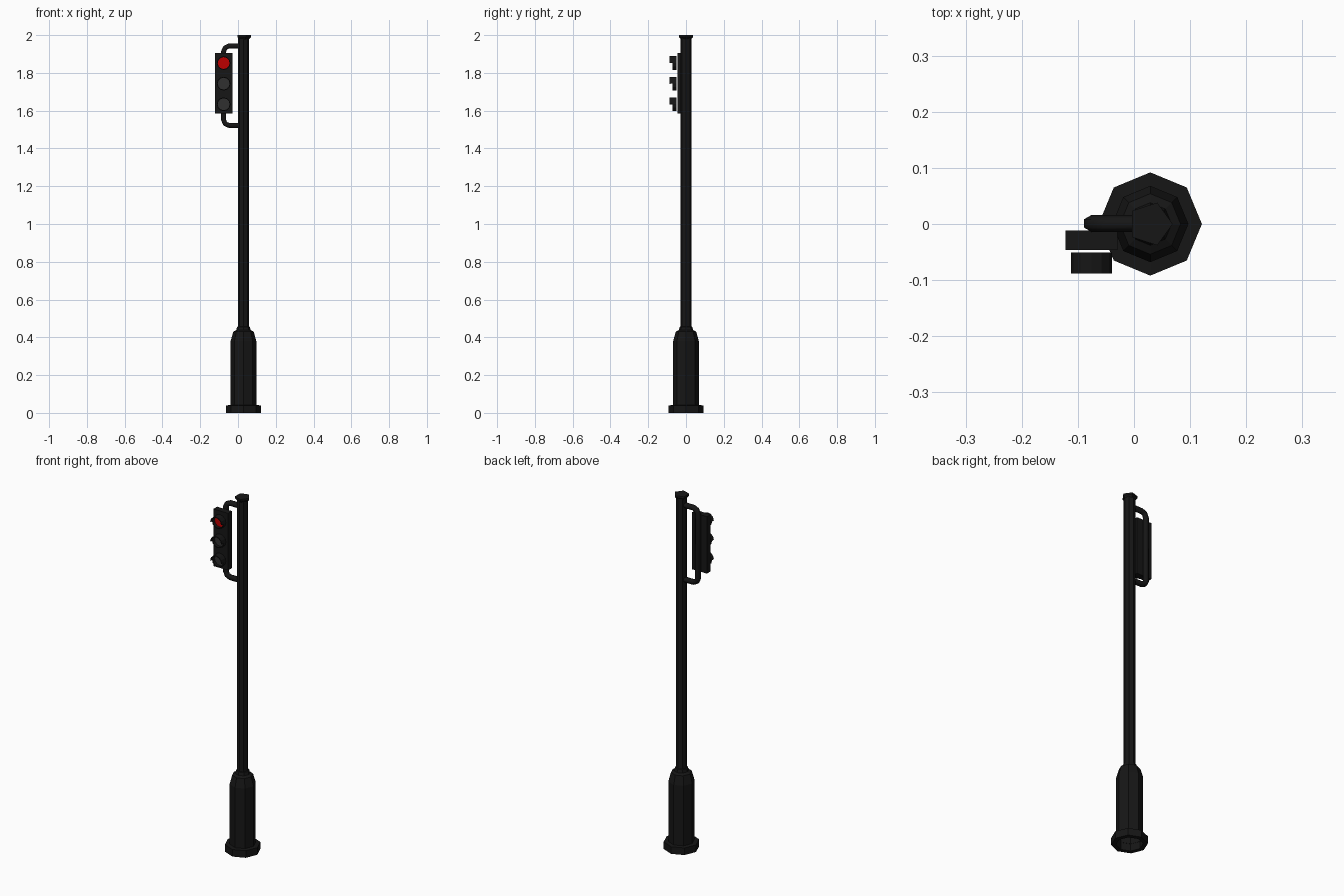
import bpy, bmesh, math

if "Cube" in bpy.data.objects:
    bpy.data.objects.remove(bpy.data.objects["Cube"])

PX = 0.029            # pole axis
SX = -0.076           # signal axis


def material(name, rgb):
    m = bpy.data.materials.new(name)
    m.diffuse_color = (*rgb, 1)
    m.use_nodes = True
    m.node_tree.nodes["Principled BSDF"].inputs["Base Color"].default_value = m.diffuse_color
    return m


BLACK = material("black_paint", (0.008, 0.008, 0.008))
RED = material("red_lens", (0.5, 0.0, 0.0))
GREY = material("dark_lens", (0.03, 0.03, 0.03))


def finish(name, bm, mat):
    bmesh.ops.remove_doubles(bm, verts=bm.verts, dist=1e-5)
    bmesh.ops.recalc_face_normals(bm, faces=bm.faces)
    me = bpy.data.meshes.new(name)
    bm.to_mesh(me)
    bm.free()
    me.materials.append(mat)
    ob = bpy.data.objects.new(name, me)
    bpy.context.collection.objects.link(ob)
    return ob


def lathe(name, profile, sides, cap_top=False):
    """Revolve (radius, z) points around the pole axis."""
    bm = bmesh.new()
    rings = []
    for r, z in profile:
        rings.append([bm.verts.new((PX + r * math.cos(2 * math.pi * i / sides),
                                    r * math.sin(2 * math.pi * i / sides), z))
                      for i in range(sides)])
    for a, b in zip(rings, rings[1:]):
        for i in range(sides):
            j = (i + 1) % sides
            bm.faces.new((a[i], a[j], b[j], b[i]))
    if cap_top:
        bm.faces.new(rings[-1])
    return finish(name, bm, BLACK)


# Base: hollow foot flange, wide sleeve and shoulder
lathe("base_sleeve", [(0.068, 0.04), (0.068, 0.0), (0.092, 0.0), (0.092, 0.04),
                      (0.068, 0.041), (0.068, 0.38), (0.054, 0.43),
                      (0.038, 0.438), (0.034, 0.455), (0.028, 0.457)], 8)

# Pole and five-sided cap
lathe("pole", [(0.029, 0.44), (0.029, 1.99)], 8, True)
lathe("pole_cap", [(0.029, 1.978), (0.04, 1.99), (0.04, 2.0)], 5, True)

# Bent bracket pipe running behind the signal housing
top, bot, c = 1.942, 1.522, 0.028
path = [(PX, top), (SX + c, top), (SX + c * 0.3, top - c * 0.3), (SX, top - c),
        (SX, bot + c), (SX + c * 0.3, bot + c * 0.3), (SX + c, bot), (PX, bot)]
cu = bpy.data.curves.new("bracket_pipe", 'CURVE')
cu.dimensions = '3D'
cu.bevel_depth = 0.015
cu.bevel_resolution = 1
sp = cu.splines.new('POLY')
sp.points.add(len(path) - 1)
for p, (x, z) in zip(sp.points, path):
    p.co = (x, 0.001, z, 1)
cu.materials.append(BLACK)
bpy.context.collection.objects.link(bpy.data.objects.new("bracket_pipe", cu))

# Signal housing
bm = bmesh.new()
bmesh.ops.create_cube(bm, size=1)
for v in bm.verts:
    v.co = (SX + v.co.x * 0.093, -0.029 + v.co.y * 0.034, 1.745 + v.co.z * 0.322)
finish("signal_housing", bm, BLACK)


def visor(name, z, r=0.034, n=12):
    """Full collar around the lens, with a longer hood over the upper half."""
    bm = bmesh.new()

    def vert(i, y):
        a = 2 * math.pi * i / n
        return bm.verts.new((SX + r * math.cos(a), y, z + r * math.sin(a)))
    for i in range(n):
        spans = [(-0.051, -0.072)]
        if i < n // 2:
            spans.append((-0.072, -0.088))
        for y0, y1 in spans:
            bm.faces.new((vert(i, y0), vert(i, y1), vert(i + 1, y1), vert(i + 1, y0)))
    ob = finish(name, bm, BLACK)
    s = ob.modifiers.new("thickness", 'SOLIDIFY')
    s.thickness = 0.005
    s.offset = 0


def lens(name, z, mat, r=0.032, n=12):
    bm = bmesh.new()
    pts = [(SX + r * math.cos(2 * math.pi * i / n), z + r * math.sin(2 * math.pi * i / n))
           for i in range(n)]
    front = bm.faces.new([bm.verts.new((x, -0.055, zz)) for x, zz in pts])
    ext = bmesh.ops.extrude_face_region(bm, geom=[front], use_keep_orig=True)
    for v in ext["geom"]:
        if isinstance(v, bmesh.types.BMVert):
            v.co.y = -0.051
    finish(name, bm, mat)


# Three lamps
for label, z, mat in (("top", 1.852, RED), ("middle", 1.743, GREY), ("bottom", 1.634, GREY)):
    visor(label + "_visor", z)
    lens(label + "_lens", z, mat)
